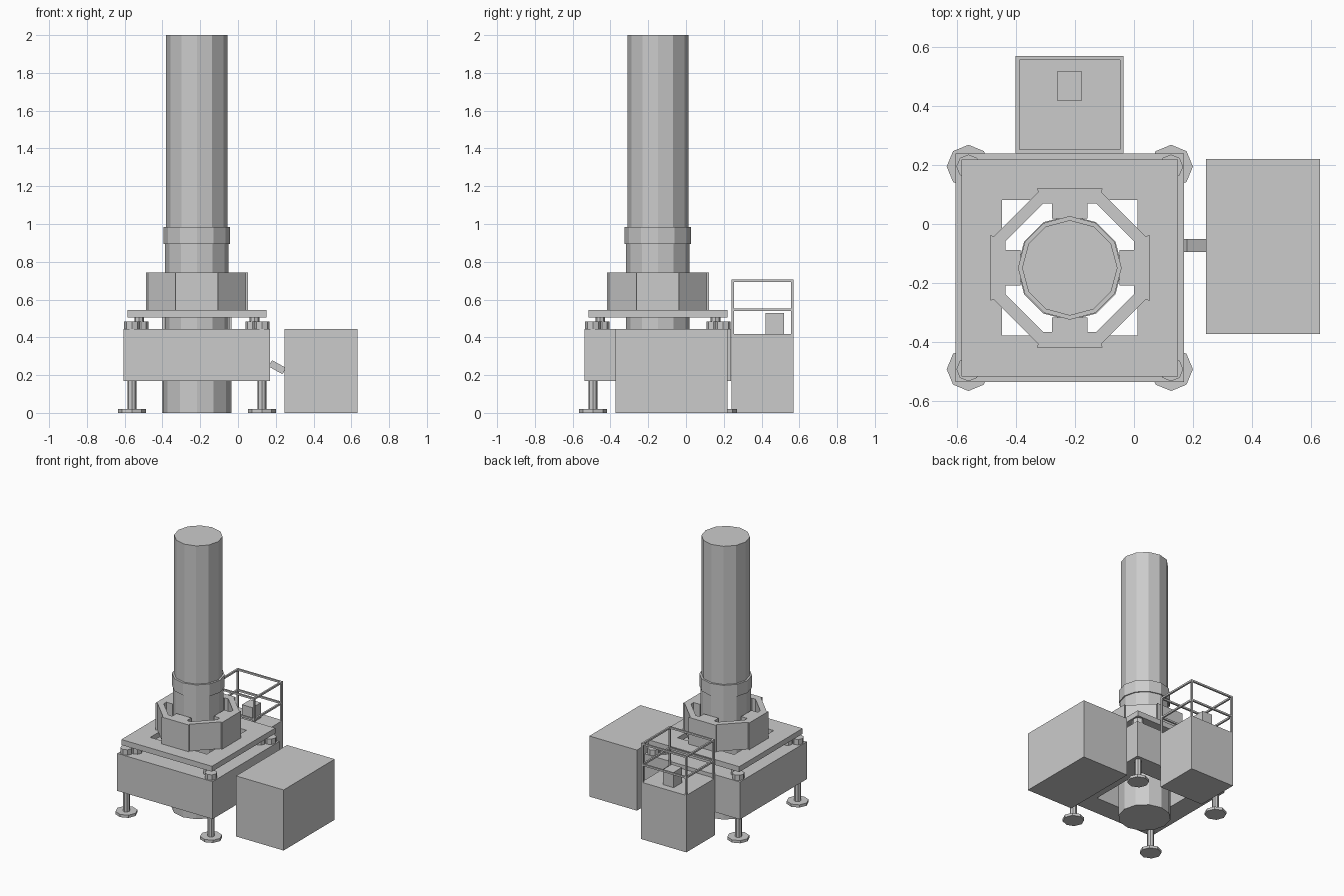
import bpy, bmesh, math

if "Cube" in bpy.data.objects:
    bpy.data.objects.remove(bpy.data.objects["Cube"])

CX, CY = -0.218, -0.149  # axis of the column


def make(name, bm):
    bmesh.ops.recalc_face_normals(bm, faces=bm.faces)
    me = bpy.data.meshes.new(name)
    bm.to_mesh(me)
    bm.free()
    ob = bpy.data.objects.new(name, me)
    bpy.context.collection.objects.link(ob)
    return ob


def prism(name, pts, z0, z1):
    """Extrude a closed 2D outline from z0 to z1."""
    bm = bmesh.new()
    f = bm.faces.new([bm.verts.new((x, y, z0)) for x, y in pts])
    r = bmesh.ops.extrude_face_region(bm, geom=[f])
    for v in r["geom"]:
        if isinstance(v, bmesh.types.BMVert):
            v.co.z = z1
    if f.is_valid is False or len(bm.faces) < len(pts) + 2:
        bm.faces.new([v for v in bm.verts if v.co.z == z0])
    return make(name, bm)


def box(name, x0, x1, y0, y1, z0, z1):
    return prism(name, [(x0, y0), (x1, y0), (x1, y1), (x0, y1)], z0, z1)


def cyl(name, x, y, r, n, z0, z1):
    a = [2 * math.pi * i / n for i in range(n)]
    return prism(name, [(x + r * math.cos(t), y + r * math.sin(t)) for t in a], z0, z1)


def frame(name, x0, x1, y0, y1, wx, wy, z0, z1):
    """Rectangular frame with an open centre."""
    bm = bmesh.new()
    rings = []
    for dx, dy, z in ((0, 0, z0), (0, 0, z1), (wx, wy, z1), (wx, wy, z0)):
        rings.append([bm.verts.new((x, y, z)) for x, y in (
            (x0 + dx, y0 + dy), (x1 - dx, y0 + dy), (x1 - dx, y1 - dy), (x0 + dx, y1 - dy))])
    for k in range(4):
        a, b = rings[k], rings[(k + 1) % 4]
        for i in range(4):
            j = (i + 1) % 4
            bm.faces.new((a[i], a[j], b[j], b[i]))
    return make(name, bm)


def square_frame(name, half, hole, z0, z1):
    return frame(name, CX - half, CX + half, CY - half, CY + half,
                 half - hole, half - hole, z0, z1)


# Telescoping column
cyl("column_lower", CX, CY, 0.168, 12, 0.28, 0.90)
cyl("column_foot", CX, CY, 0.179, 12, 0.0, 0.30)
cyl("column_collar", CX, CY, 0.176, 12, 0.895, 0.985)
cyl("column_upper", CX, CY, 0.162, 12, 0.98, 2.0)

# Base frame and turning plate
square_frame("base_frame", 0.388, 0.23, 0.17, 0.445)
square_frame("top_plate", 0.368, 0.23, 0.505, 0.545)

# Corner legs, pads and plate supports
for sx in (-1, 1):
    for sy in (-1, 1):
        x, y = CX + sx * 0.344, CY + sy * 0.344
        cyl("foot_pad", x, y, 0.074, 8, 0.0, 0.02)
        cyl("leg_rod", x, y, 0.024, 8, 0.02, 0.17)
        cyl("leg_cap", x, y, 0.041, 8, 0.445, 0.485)
        cyl("plate_support", CX + sx * 0.305, CY + sy * 0.305, 0.026, 8, 0.445, 0.505)
        cyl("support_flange", CX + sx * 0.295, CY + sy * 0.295, 0.038, 8, 0.445, 0.485)

# Octagonal clamp housing: eight wall segments, diagonals set back slightly
t = math.tan(math.pi / 8)
for i in range(8):
    a = i * math.pi / 4
    outer = 0.27 if i % 2 == 0 else 0.258
    c, s = math.cos(a), math.sin(a)
    pts = [(0.218, -0.218 * t), (outer, -outer * t), (outer, outer * t), (0.218, 0.218 * t)]
    prism("clamp_wall", [(CX + u * c - v * s, CY + u * s + v * c) for u, v in pts], 0.545, 0.742)
    if i % 2 == 0:
        pts = [(0.168, -0.06), (0.22, -0.06), (0.22, 0.06), (0.168, 0.06)]
        prism("clamp_jaw", [(CX + u * c - v * s, CY + u * s + v * c) for u, v in pts], 0.545, 0.742)

# Power unit and its connecting arm
box("power_unit", 0.245, 0.632, -0.373, 0.22, 0.0, 0.445)
arm = box("connecting_arm", -0.042, 0.042, -0.0225, 0.0225, -0.019, 0.019)
arm.location = (0.208, -0.073, 0.242)
arm.rotation_euler = (0, math.radians(29), 0)

# Operator platform with railing and console
X0, X1, Y0, Y1, W = -0.402, -0.035, 0.24, 0.57, 0.013
box("platform_box", X0, X1, Y0, Y1, 0.0, 0.418)
for z in (0.54, 0.692):
    frame("railing", X0, X1, Y0, Y1, W, W, z, z + W)
for x in (X0, X1 - W):
    for y in (Y0, Y1 - W):
        box("railing_post", x, x + W, y, y + W, 0.418, 0.70)
box("control_console", -0.262, -0.177, 0.42, 0.518, 0.418, 0.53)
